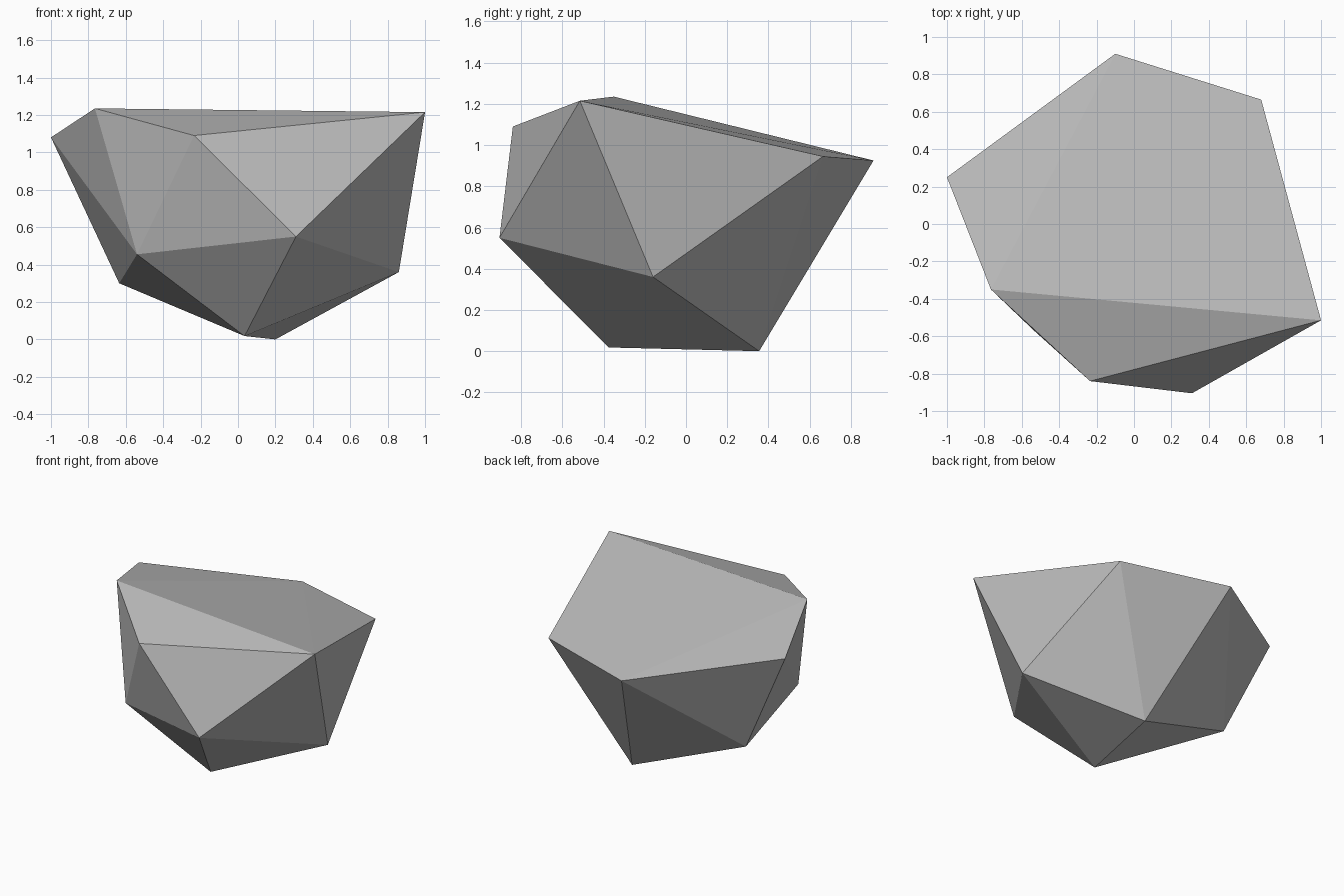
import bpy
import bmesh

cube = bpy.data.objects.get("Cube")
if cube:
    bpy.data.objects.remove(cube, do_unlink=True)

# Single plain stone colour
stone = bpy.data.materials.new("stone grey")
stone.use_nodes = True
grey = (0.5, 0.5, 0.5, 1)
stone.diffuse_color = grey
stone.node_tree.nodes["Principled BSDF"].inputs["Base Color"].default_value = grey

# Corner points of the boulder, grouped by level
top_rim = [(-1.0, 0.25, 1.08), (-0.1, 0.91, 0.925), (0.68, 0.665, 0.945),
           (1.0, -0.515, 1.215), (-0.235, -0.84, 1.09), (-0.765, -0.35, 1.235)]
waist = [(0.31, -0.905, 0.55), (0.86, -0.16, 0.36),
         (-0.54, -0.565, 0.455), (-0.635, 0.195, 0.3)]
base = [(0.035, -0.375, 0.018), (0.2, 0.355, 0.0)]

# Faceted boulder: wrap the corners in a convex hull
bm = bmesh.new()
for corner in top_rim + waist + base:
    bm.verts.new(corner)
bmesh.ops.convex_hull(bm, input=bm.verts)
bmesh.ops.recalc_face_normals(bm, faces=bm.faces)
mesh = bpy.data.meshes.new("boulder")
bm.to_mesh(mesh)
bm.free()
mesh.materials.append(stone)
boulder = bpy.data.objects.new("boulder", mesh)
bpy.context.collection.objects.link(boulder)
